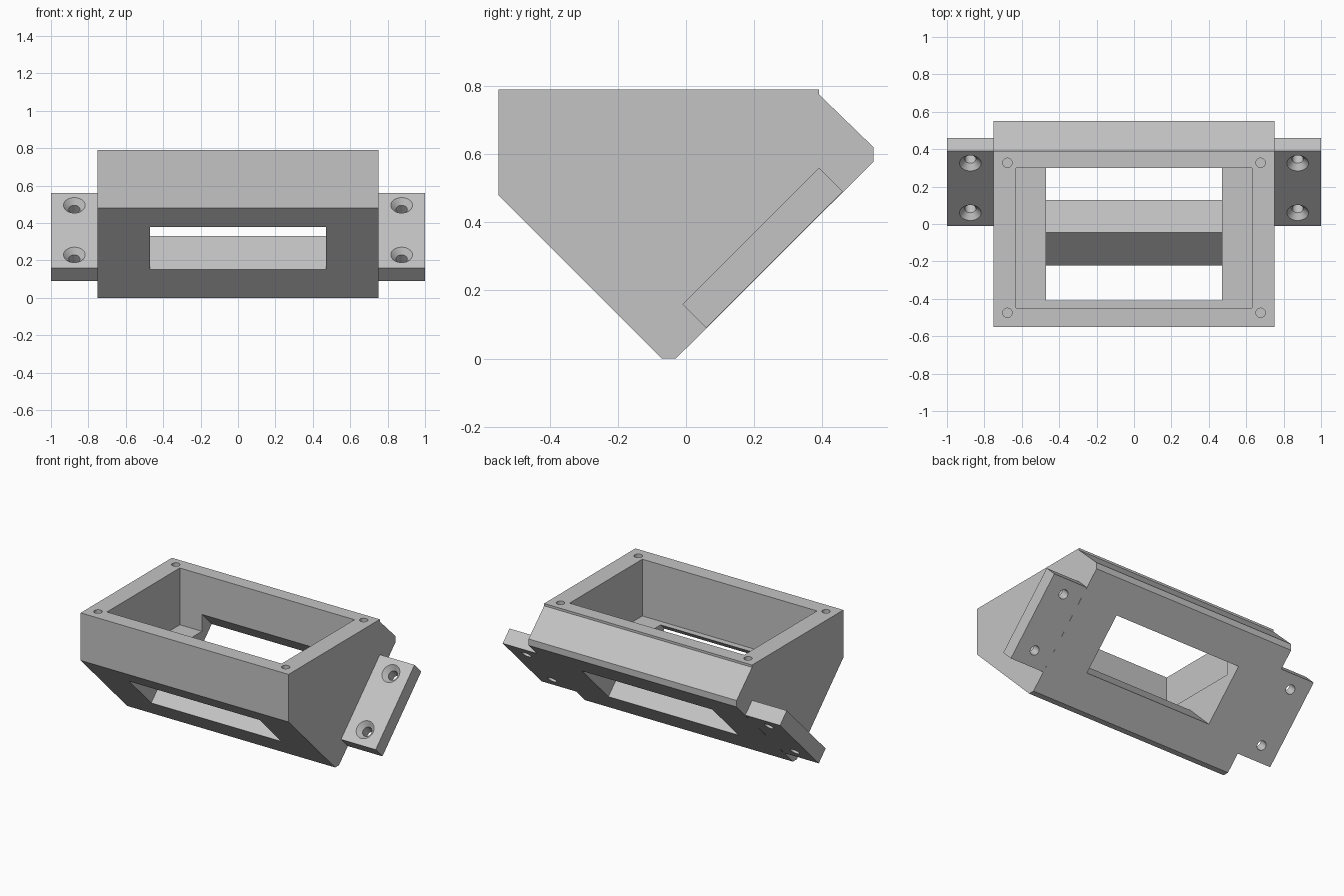
import bpy, bmesh, math
from mathutils import Vector, Matrix

cube = bpy.data.objects.get("Cube")
if cube:
    bpy.data.objects.remove(cube, do_unlink=True)

grey = bpy.data.materials.new("plain grey")
grey.use_nodes = True
colour = (0.55, 0.55, 0.55, 1)
grey.diffuse_color = colour
grey.node_tree.nodes["Principled BSDF"].inputs["Base Color"].default_value = colour


def finish(name, bm):
    bmesh.ops.recalc_face_normals(bm, faces=bm.faces)
    mesh = bpy.data.meshes.new(name)
    bm.to_mesh(mesh)
    bm.free()
    mesh.materials.append(grey)
    obj = bpy.data.objects.new(name, mesh)
    bpy.context.collection.objects.link(obj)
    return obj


def prism(name, profile, x0, x1):
    """Extrude a (y, z) profile along x."""
    bm = bmesh.new()
    face = bm.faces.new([bm.verts.new((x0, y, z)) for y, z in profile])
    ext = bmesh.ops.extrude_face_region(bm, geom=[face])
    moved = [v for v in ext["geom"] if isinstance(v, bmesh.types.BMVert)]
    bmesh.ops.translate(bm, vec=(x1 - x0, 0, 0), verts=moved)
    return finish(name, bm)


def lathe(name, outline, origin, axis, steps=32):
    """Solid of revolution from (radius, depth) pairs, running along axis."""
    bm = bmesh.new()
    place = Matrix.Translation(origin) @ Vector(axis).to_track_quat("Z", "Y").to_matrix().to_4x4()
    rings = []
    for r, d in outline:
        angles = [2 * math.pi * i / steps for i in range(steps)]
        rings.append([bm.verts.new(place @ Vector((r * math.cos(a), r * math.sin(a), d))) for a in angles])
    for low, high in zip(rings, rings[1:]):
        for i in range(steps):
            j = (i + 1) % steps
            bm.faces.new((low[i], low[j], high[j], high[i]))
    bm.faces.new(rings[0])
    bm.faces.new(rings[-1])
    return finish(name, bm)


def cut(obj, cutters):
    """Subtract each cutter from obj, then discard it."""
    bpy.context.view_layer.objects.active = obj
    for cutter in cutters:
        cutter.hide_render = True
        mod = obj.modifiers.new("cut", "BOOLEAN")
        mod.operation = "DIFFERENCE"
        mod.solver = "EXACT"
        mod.object = cutter
        bpy.ops.object.modifier_apply(modifier=mod.name)
        bpy.data.objects.remove(cutter, do_unlink=True)


def smooth(obj):
    bpy.ops.object.select_all(action="DESELECT")
    obj.select_set(True)
    bpy.context.view_layer.objects.active = obj
    bpy.ops.object.shade_smooth_by_angle(angle=math.radians(25))


def window(name, low, high, side):
    """Slot cut square to a 45 degree wall; side is the inward y direction."""
    def shift(p, t):
        return (p[0] + side * t, p[1] + t)
    profile = [shift(low, -0.15), shift(low, 0.3), shift(high, 0.3), shift(high, -0.15)]
    return prism(name, profile, -0.47, 0.47)


# Housing with two sloping undersides and a chamfered back edge
housing = prism("housing", [(-0.55, 0.79), (0.39, 0.79), (0.39, 0.775), (0.55, 0.62),
                            (0.55, 0.578), (-0.03, 0), (-0.07, 0), (-0.55, 0.48)], -0.75, 0.75)

# Open top pocket, and one window through each slope
cutters = [
    prism("pocket_cutter", [(-0.45, 0.42), (0.3, 0.42), (0.3, 0.9), (-0.45, 0.9)], -0.63, 0.63),
    window("front_window_cutter", (-0.22, 0.155), (-0.45, 0.38), 1),
    window("back_window_cutter", (0.13, 0.155), (0.4, 0.43), -1),
]

# Blind screw holes in the rim corners
for x in (-0.677, 0.677):
    for y in (-0.475, 0.327):
        cutters.append(lathe("rim_hole_cutter", [(0.025, -0.05), (0.025, 0.2)], (x, y, 0.79), (0, 0, -1)))
cut(housing, cutters)
smooth(housing)

# Mounting ears on both sides, each with two countersunk holes
into_ear = Vector((0, 1, -1)).normalized()
for side, name in ((1, "left_ear"), (-1, "right_ear")):
    ear = prism(name, [(-0.01, 0.16), (0.06, 0.09), (0.46, 0.49), (0.39, 0.56)], side * 0.75, side)
    holes = [lathe("ear_hole_cutter", [(0.062, -0.004), (0.03, 0.03), (0.03, 0.2)],
                   (side * 0.875, y, y + 0.17), into_ear) for y in (0.06, 0.325)]
    cut(ear, holes)
    smooth(ear)
